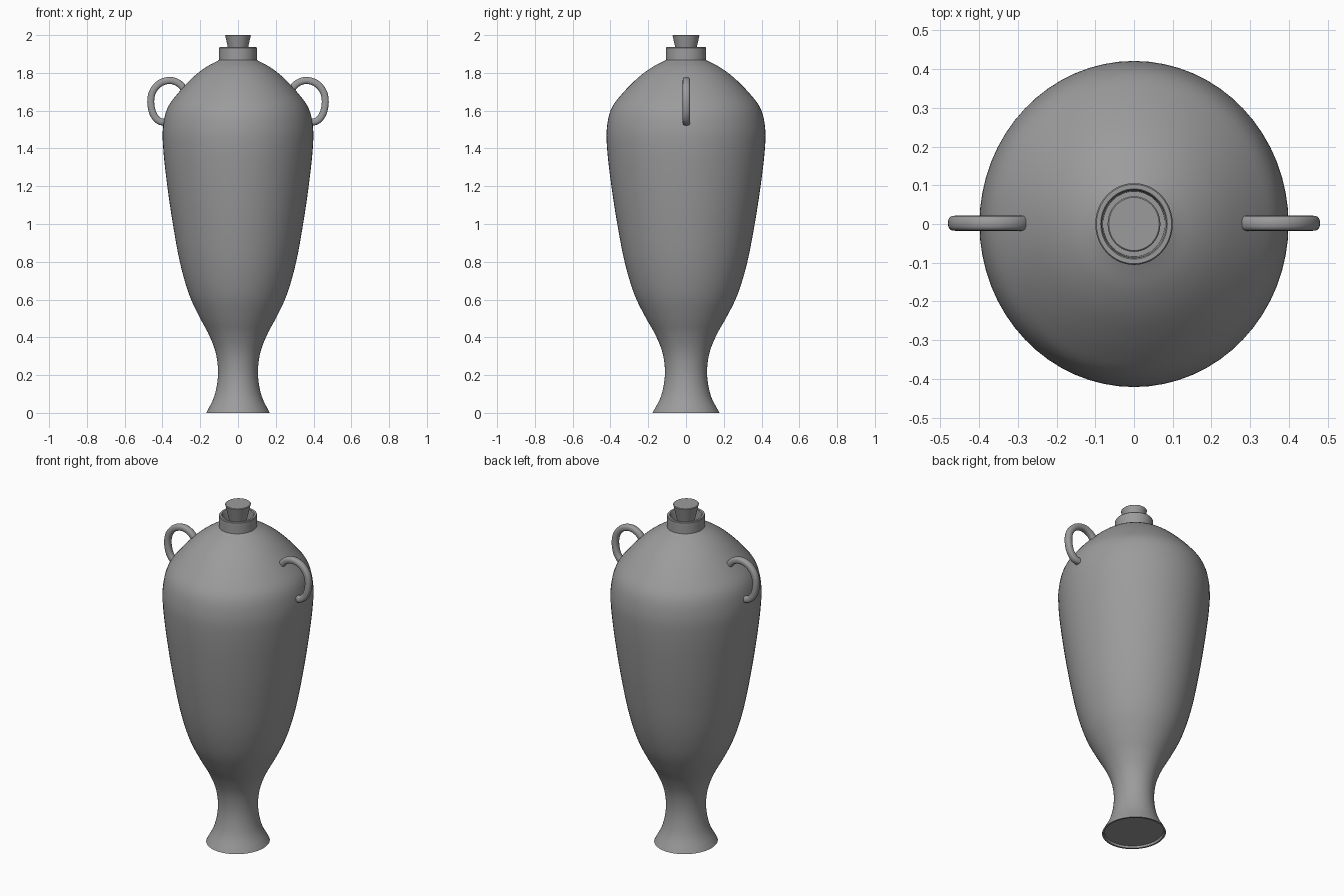
import bpy, bmesh, math
from mathutils import Vector

cube = bpy.data.objects.get("Cube")
if cube:
    bpy.data.objects.remove(cube, do_unlink=True)

GREY = (0.33, 0.33, 0.33, 1)
clay = bpy.data.materials.new("grey clay")
clay.use_nodes = True
clay.diffuse_color = GREY
clay.node_tree.nodes["Principled BSDF"].inputs["Base Color"].default_value = GREY

DEPTH = 1.055   # the vessel is slightly oval
SIDES = 64


def smooth_path(points, steps=5):
    """Catmull-Rom curve through 2D points."""
    p = [Vector(q) for q in points]
    p = [2 * p[0] - p[1]] + p + [2 * p[-1] - p[-2]]
    out = []
    for a, b, c, d in zip(p, p[1:], p[2:], p[3:]):
        for i in range(steps):
            t = i / steps
            out.append(0.5 * (2 * b + (c - a) * t + (2 * a - 5 * b + 4 * c - d) * t ** 2
                              + (3 * b - a - 3 * c + d) * t ** 3))
    return out + [p[-2]]


def skin(name, rings, closed_ends=True):
    """Join rings of points into a smooth surface with capped ends."""
    bm = bmesh.new()
    loops = [[bm.verts.new(v) for v in ring] for ring in rings]
    for a, b in zip(loops, loops[1:]):
        for i in range(len(a)):
            j = (i + 1) % len(a)
            bm.faces.new((a[i], a[j], b[j], b[i]))
    if closed_ends:
        bm.faces.new(loops[0])
        bm.faces.new(loops[-1])
    bmesh.ops.recalc_face_normals(bm, faces=bm.faces)
    mesh = bpy.data.meshes.new(name)
    bm.to_mesh(mesh)
    bm.free()
    mesh.materials.append(clay)
    obj = bpy.data.objects.new(name, mesh)
    bpy.context.collection.objects.link(obj)
    bpy.ops.object.select_all(action="DESELECT")
    obj.select_set(True)
    bpy.context.view_layer.objects.active = obj
    bpy.ops.object.shade_smooth_by_angle(angle=math.radians(35))
    return obj


def lathe(name, profile):
    angles = [math.tau * i / SIDES for i in range(SIDES)]
    skin(name, [[(r * math.cos(a), r * DEPTH * math.sin(a), z) for a in angles]
                for r, z in profile])


# Body with a flared foot, a shallow underside recess and an open neck
side = smooth_path([(0.168, 0), (0.125, 0.09), (0.106, 0.2), (0.116, 0.31), (0.152, 0.41),
                    (0.205, 0.51), (0.26, 0.63), (0.308, 0.8), (0.348, 1.02), (0.378, 1.23),
                    (0.396, 1.4), (0.397, 1.51), (0.375, 1.61), (0.32, 1.69),
                    (0.24, 1.775), (0.17, 1.83), (0.1, 1.868)])
foot = [(0.155, 0.012), (0.158, 0)]
neck = [(0.1, 1.932), (0.097, 1.936), (0.086, 1.936), (0.083, 1.932), (0.08, 1.86)]
lathe("vessel_body", foot + [tuple(p) for p in side] + neck)

# Tapered stopper
lathe("stopper", [(0.036, 1.855), (0.066, 1.99), (0.068, 1.997), (0.065, 2.0)])

# Handles: a rounded strap swept along an arch, mirrored to both sides
arch = smooth_path([(0.275, 1.7), (0.31, 1.742), (0.36, 1.76), (0.415, 1.744), (0.452, 1.7),
                    (0.462, 1.645), (0.45, 1.585), (0.42, 1.547), (0.38, 1.537)])
for name, s in (("left_handle", 1), ("right_handle", -1)):
    rings = []
    for i, p in enumerate(arch):
        t = (arch[min(i + 1, len(arch) - 1)] - arch[max(i - 1, 0)]).normalized()
        n = Vector((-t.y, t.x))
        ring = []
        for k in range(16):
            a = math.tau * k / 16
            u, v = (math.copysign(abs(f) ** 0.75, f) for f in (math.cos(a), math.sin(a)))
            q = p + n * u * 0.0185
            ring.append((s * q.x, 0.002 + v * 0.0195, q.y))
        rings.append(ring)
    skin(name, rings)
